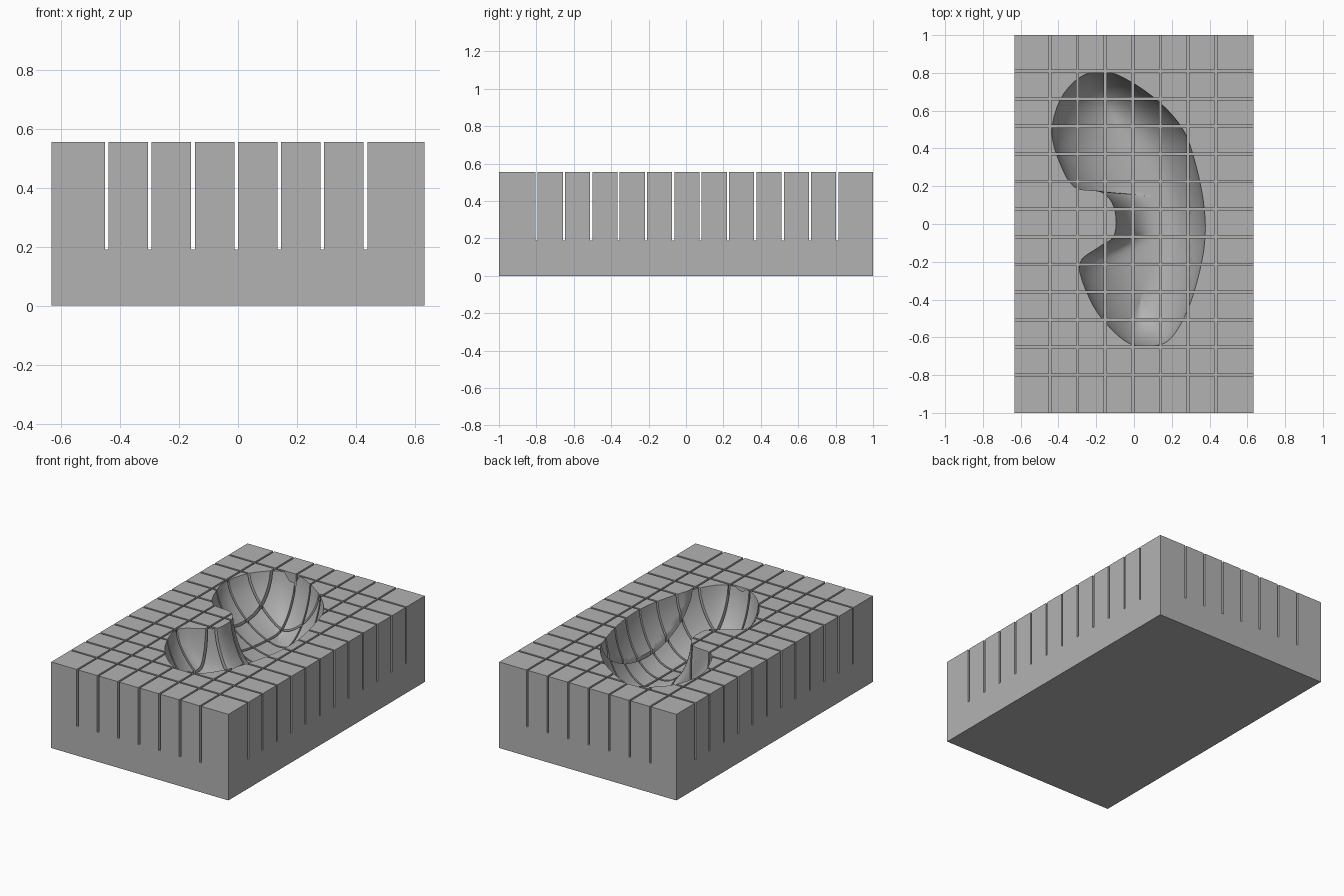
import bpy, bmesh
from mathutils import Vector

if "Cube" in bpy.data.objects:
    bpy.data.objects.remove(bpy.data.objects["Cube"])

WIDTH, LENGTH, HEIGHT = 1.264, 2.0, 0.555
SLOT_WIDTH, SLOT_FLOOR, PITCH = 0.012, 0.19, 0.1462
DEPTH = 0.33

grey = bpy.data.materials.new("plain grey")
grey.use_nodes = True
GREY = (0.45, 0.45, 0.45, 1)
grey.diffuse_color = GREY
grey.node_tree.nodes["Principled BSDF"].inputs["Base Color"].default_value = GREY


def add_box(bm, low, high):
    low, high = Vector(low), Vector(high)
    verts = bmesh.ops.create_cube(bm, size=1)["verts"]
    for v in verts:
        v.co = (low + high) / 2 + v.co * (high - low)


def make_object(name, bm):
    bmesh.ops.recalc_face_normals(bm, faces=bm.faces)
    mesh = bpy.data.meshes.new(name)
    bm.to_mesh(mesh)
    bm.free()
    mesh.materials.append(grey)
    obj = bpy.data.objects.new(name, mesh)
    bpy.context.collection.objects.link(obj)
    return obj


def smooth_loop(points, steps):
    """Closed Catmull-Rom curve through the points."""
    pts = [Vector(p) for p in points]
    n, out = len(pts), []
    for i in range(n):
        a, b, c, d = (pts[(i + k) % n] for k in (-1, 0, 1, 2))
        for j in range(steps):
            t = j / steps
            out.append(0.5 * (2 * b + (c - a) * t + (2 * a - 5 * b + 4 * c - d) * t**2
                              + (3 * b - a - 3 * c + d) * t**3))
    return out


# Solid block
bm = bmesh.new()
add_box(bm, (-WIDTH / 2, -LENGTH / 2, 0), (WIDTH / 2, LENGTH / 2, HEIGHT))
block = make_object("slotted_block", bm)

# Kidney-shaped hollow: rings shrink from the rim towards a curved spine
rim = [(-.16, .81), (-.02, .755), (.14, .64), (.26, .50), (.32, .34), (.366, .13),
       (.377, -.055), (.35, -.24), (.286, -.45), (.2, -.6), (.11, -.645), (-.02, -.635),
       (-.143, -.533), (-.233, -.4), (-.29, -.215), (-.19, -.125), (-.11, -.07),
       (-.095, .025), (-.117, .114), (-.18, .172), (-.313, .194), (-.39, .316),
       (-.435, .485), (-.39, .66), (-.286, .777)]
outline = smooth_loop(rim, 4)


def spine(p):
    y = 0.08 + (p.y - 0.08) * 0.65
    return Vector((0.13 - 0.033 * y - 0.714 * y * y, y))


RINGS = 16
levels = [(1, HEIGHT + 0.05)]
for k in range(RINGS):
    s = 1 - 0.95 * (k / (RINGS - 1)) ** 1.4
    levels.append((s, HEIGHT - DEPTH * (1 - s ** 2.3) ** 0.65))
bm = bmesh.new()
rings = []
for s, z in levels:
    flat = [spine(p).lerp(p, s) for p in outline]
    rings.append([bm.verts.new((q.x, q.y, z)) for q in flat])
for upper, lower in zip(rings, rings[1:]):
    for i in range(len(upper)):
        j = (i + 1) % len(upper)
        bm.faces.new((upper[i], upper[j], lower[j], lower[i]))
bm.faces.new(rings[0])
bm.faces.new(rings[-1])
hollow = make_object("hollow_cutter", bm)

# Lengthwise and crosswise saw slots
half = SLOT_WIDTH / 2
bm = bmesh.new()
for i in range(7):
    x = -0.445 + i * PITCH
    add_box(bm, (x - half, -1.1, SLOT_FLOOR), (x + half, 1.1, 0.7))
long_slots = make_object("long_slot_cutter", bm)

bm = bmesh.new()
for i in range(12):
    y = -0.799 + i * PITCH
    add_box(bm, (-0.8, y - half, SLOT_FLOOR), (0.8, y + half, 0.7))
cross_slots = make_object("cross_slot_cutter", bm)

# Cut the block and drop the cutters
bpy.ops.object.select_all(action="DESELECT")
block.select_set(True)
bpy.context.view_layer.objects.active = block
for cutter in (hollow, long_slots, cross_slots):
    cut = block.modifiers.new(cutter.name, "BOOLEAN")
    cut.operation = "DIFFERENCE"
    cut.solver = "EXACT"
    cut.object = cutter
    bpy.ops.object.modifier_apply(modifier=cut.name)
    bpy.data.objects.remove(cutter)
bpy.ops.object.shade_smooth_by_angle(angle=0.6)
